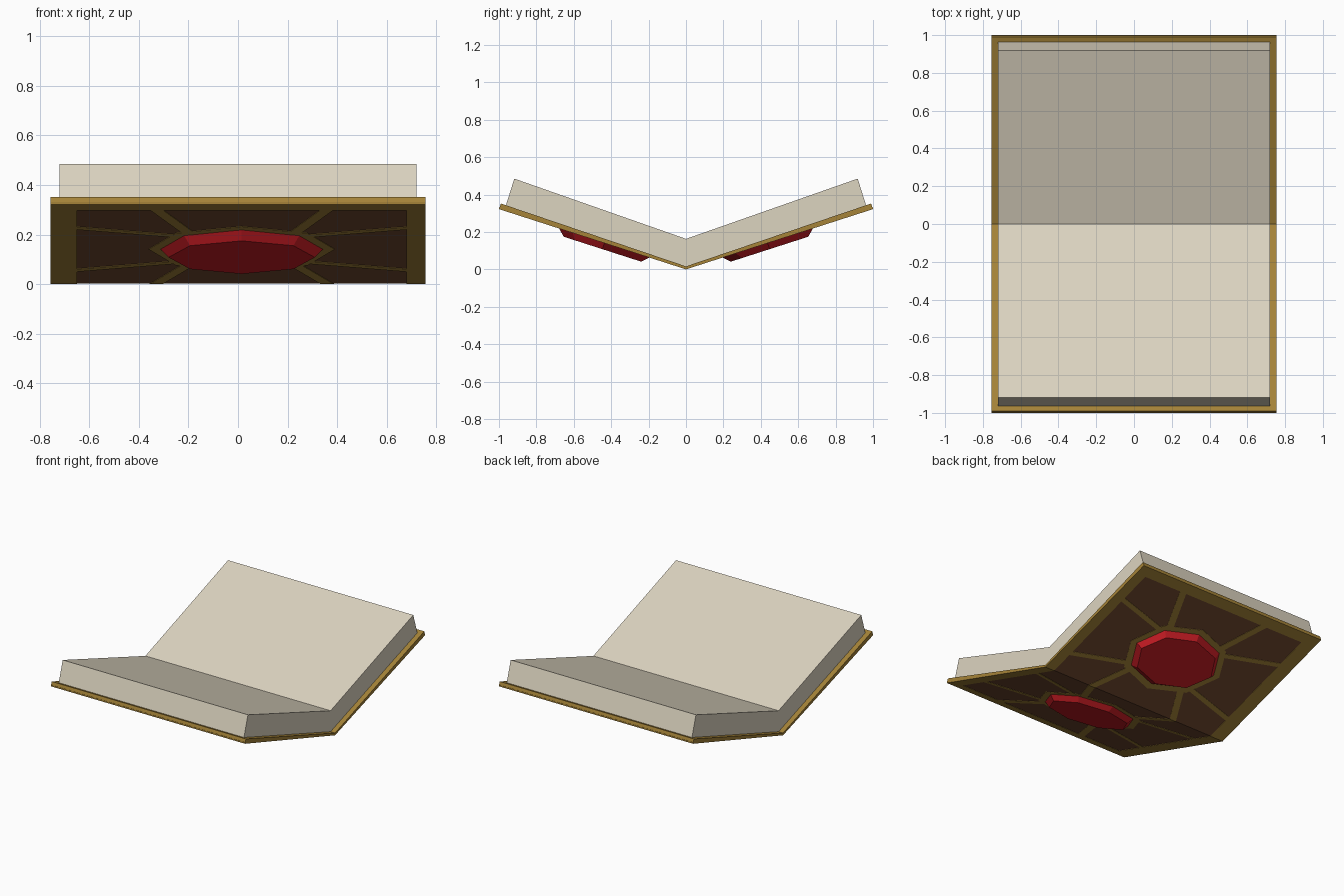
import bpy, bmesh
from math import cos, sin, pi

if "Cube" in bpy.data.objects:
    bpy.data.objects.remove(bpy.data.objects["Cube"])

SLOPE = 0.322      # rise of each open half
CX, CY = 0.015, 0.435   # middle of the cover ornament


def material(name, rgb):
    m = bpy.data.materials.new(name)
    m.diffuse_color = (*rgb, 1)
    m.use_nodes = True
    m.node_tree.nodes["Principled BSDF"].inputs["Base Color"].default_value = m.diffuse_color
    return m


GOLD = material("gold", (0.38, 0.23, 0.04))
PAPER = material("paper", (0.72, 0.66, 0.53))
LEATHER = material("leather", (0.17, 0.068, 0.03))
RED = material("red_gem", (0.6, 0.012, 0.018))


def loft(name, ring_a, ring_b, mat):
    """Closed solid between two matching rings of points."""
    bm = bmesh.new()
    a = [bm.verts.new(p) for p in ring_a]
    b = [bm.verts.new(p) for p in ring_b]
    bm.faces.new(a)
    bm.faces.new(b)
    n = len(a)
    for i in range(n):
        j = (i + 1) % n
        bm.faces.new((a[i], a[j], b[j], b[i]))
    bmesh.ops.recalc_face_normals(bm, faces=bm.faces)
    me = bpy.data.meshes.new(name)
    bm.to_mesh(me)
    bm.free()
    me.materials.append(mat)
    ob = bpy.data.objects.new(name, me)
    bpy.context.collection.objects.link(ob)
    return ob


def extrude_x(name, half_profile, half_width, mat):
    """Mirror a half profile in y (first and last points on y=0), extrude along x."""
    prof = half_profile + [(-y, z) for y, z in half_profile[-2:0:-1]]
    loft(name, [(-half_width, y, z) for y, z in prof],
         [(half_width, y, z) for y, z in prof], mat)


def on_slope(pts, side, off):
    return [(x, side * y, SLOPE * y + off) for x, y in pts]


def plate(name, pts, side, low, high, mat):
    loft(name, on_slope(pts, side, low), on_slope(pts, side, high), mat)


def rect(x0, x1, y0, y1):
    return [(x0, y0), (x1, y0), (x1, y1), (x0, y1)]


def octagon(rx, ry, cy=CY):
    return [(CX + rx * cos(i * pi / 4), cy + ry * sin(i * pi / 4)) for i in range(8)]


# Bent cover board and the page block lying in it
extrude_x("cover", [(0, 0.004), (0.999, 0.325), (0.99, 0.352), (0, 0.016)], 0.755, GOLD)
extrude_x("pages", [(0, 0.012), (0.965, 0.335), (0.918, 0.485), (0, 0.163)], 0.72, PAPER)

for side, tag in ((-1, "front"), (1, "back")):
    # Leather panel and gold border on the underside
    plate(tag + "_leather_panel", rect(-0.66, 0.69, 0, 0.93), side, 0.002, 0.01, LEATHER)
    plate(tag + "_border_left", rect(-0.755, -0.65, 0, 1), side, 0, 0.01, GOLD)
    plate(tag + "_border_right", rect(0.68, 0.755, 0, 1), side, 0, 0.01, GOLD)
    plate(tag + "_border_outer", rect(-0.65, 0.68, 0.925, 1), side, 0, 0.01, GOLD)

    # Gold setting with eight rays running to the panel edges
    plate(tag + "_gem_setting", octagon(0.375, 0.285), side, 0, 0.01, GOLD)
    for sx in (-1, 1):
        for sy in (-1, 1):
            ex, ey = CX + sx * 0.67, CY + sy * 0.265
            ix, iy = CX + sx * 0.25, CY + sy * 0.16
            plate(tag + "_side_ray", [(ix, iy - 0.017), (ex, ey - 0.017),
                                      (ex, ey + 0.017), (ix, iy + 0.017)], side, 0, 0.01, GOLD)
            ex, ey = CX + sx * 0.345, (0.93 if sy > 0 else 0.0)
            ix, iy = CX + sx * 0.2, CY + sy * 0.17
            plate(tag + "_diagonal_ray", [(ix - 0.026, iy), (ex - 0.026, ey),
                                          (ex + 0.026, ey), (ix + 0.026, iy)], side, 0, 0.01, GOLD)

    # Faceted oval gem
    loft(tag + "_gem", on_slope(octagon(0.333, 0.247), side, 0.006),
         on_slope(octagon(0.295, 0.207, 0.447), side, -0.036), RED)
